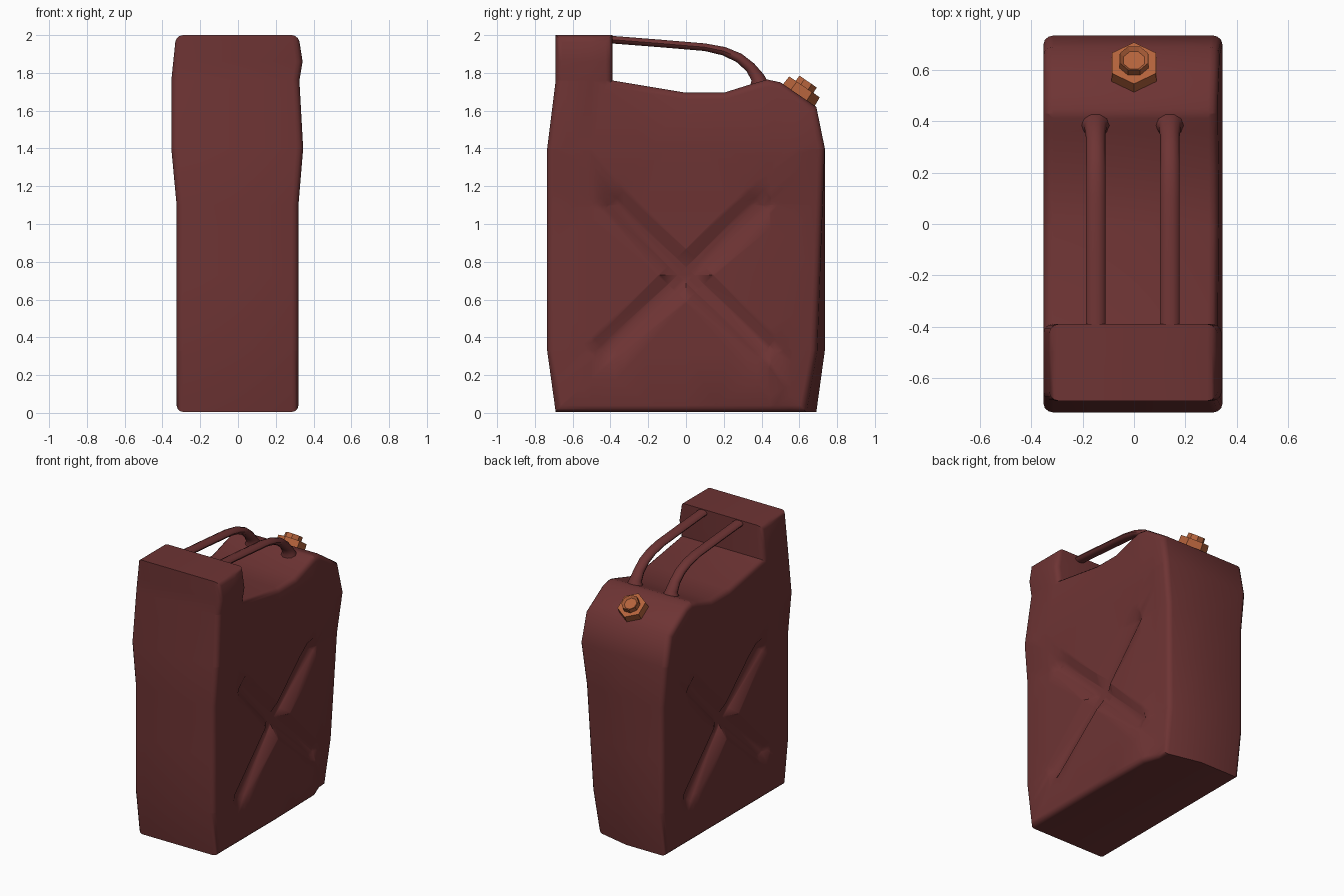
import bpy, bmesh, math
from mathutils import Vector, Matrix

if "Cube" in bpy.data.objects:
    bpy.data.objects.remove(bpy.data.objects["Cube"])


def material(name, rgb):
    m = bpy.data.materials.new(name)
    m.diffuse_color = (*rgb, 1)
    m.use_nodes = True
    m.node_tree.nodes["Principled BSDF"].inputs["Base Color"].default_value = m.diffuse_color
    return m


RED = material("dark red paint", (0.155, 0.034, 0.034))
COPPER = material("copper", (0.46, 0.125, 0.045))


def make(name, bm, mat, smooth_deg=None):
    bmesh.ops.recalc_face_normals(bm, faces=bm.faces[:])
    me = bpy.data.meshes.new(name)
    bm.to_mesh(me)
    bm.free()
    ob = bpy.data.objects.new(name, me)
    bpy.context.collection.objects.link(ob)
    me.materials.append(mat)
    if smooth_deg:
        bpy.ops.object.select_all(action='DESELECT')
        ob.select_set(True)
        bpy.context.view_layer.objects.active = ob
        bpy.ops.object.shade_smooth_by_angle(angle=math.radians(smooth_deg))
    return ob


def interp(table, z):
    for (a, va), (b, vb) in zip(table, table[1:]):
        if z <= b:
            return va + (vb - va) * max(0, (z - a) / (b - a))
    return table[-1][1]


def clamp(v):
    return max(0.0, min(1.0, v))


# Can body: side profile extruded across x with a rounded rim
PROFILE = [(-.69, .005), (-.735, .33), (-.735, 1.4), (-.69, 1.76), (-.69, 2), (-.39, 2),
           (-.39, 1.76), (0, 1.695), (.2, 1.695), (.36, 1.745), (.43, 1.765), (.5, 1.75),
           (.69, 1.62), (.735, 1.4), (.735, .33), (.69, .005)]
bm = bmesh.new()
a, b = [[bm.verts.new((x, y, z)) for y, z in PROFILE] for x in (-.32, .32)]
n = len(PROFILE)
bm.faces.new(a)
bm.faces.new(b[::-1])
for i in range(n):
    j = (i + 1) % n
    bm.faces.new((a[i], b[i], b[j], a[j]))
bmesh.ops.recalc_face_normals(bm, faces=bm.faces[:])
rim = [e for e in bm.edges if abs(e.verts[0].co.x - e.verts[1].co.x) < .01]
bmesh.ops.bevel(bm, geom=rim, offset=.035, offset_type='OFFSET', segments=3, profile=.5,
                affect='EDGES')


def cut(co, no, faces):
    geom = set(faces)
    for f in faces:
        geom.update(f.edges)
        geom.update(f.verts)
    bmesh.ops.bisect_plane(bm, geom=list(geom), plane_co=co, plane_no=no, dist=1e-4)


for z in (.33, .73, 1.1, 1.4, 1.76, 1.86):
    cut((0, 0, z), (0, 0, 1), bm.faces[:])
for y in (-.5, 0, .45, .6):
    cut((0, y, 0), (0, 1, 0), bm.faces[:])
cut((0, 0, 0), (1, 0, 0), bm.faces[:])

# Pressed X on both sides: cut the side panels along the groove edges, then push in
HUB = Vector((0, 0, .73))
TIPS = [Vector(t) for t in ((0, -.43, 1.16), (0, .43, 1.16), (0, -.48, .29), (0, .48, .29))]
OUT0, OUT1, INNER = .1, .072, .03


def panel():
    return [f for f in bm.faces if abs(f.normal.x) > .95
            and abs(f.calc_center_median().y) < .62 and .1 < f.calc_center_median().z < 1.4]


bm.normal_update()
for tip in TIPS:
    d = tip - HUB
    p = Vector((0, -d.z, d.y)).normalized()
    for k in (-1, 1):
        for w0, w1 in ((OUT0, OUT1), (INNER, INNER)):
            p0, p1 = HUB + k * p * w0, tip + k * p * w1
            e = p1 - p0
            cut(p0, (0, -e.z, e.y), panel())
            bm.normal_update()
    for t in (.9, 1):
        cut(HUB + d * t, d.normalized(), panel())
        bm.normal_update()


def groove(y, z):
    depth = 0
    for tip in TIPS:
        d = tip - HUB
        q = Vector((0, y, z)) - HUB
        t = q.dot(d) / d.length_squared
        if t < -.03 or t > 1:
            continue
        off = (q - d * t).length
        out = OUT0 + (OUT1 - OUT0) * t
        run = interp([(0, .062), (.9, .03), (1, 0)], t)
        depth = max(depth, run * clamp((out - off) / (out - INNER)))
    return depth


LEFT = [(0, .325), (1.1, .325), (1.4, .353), (1.76, .353), (2, .328)]
RIGHT = [(0, .32), (1.1, .32), (1.4, .345), (1.76, .325), (1.86, .342), (2, .32)]
bmesh.ops.triangulate(bm, faces=[f for f in bm.faces if len(f.verts) > 4])
for v in bm.verts:
    x, y, z = v.co
    g = groove(y, z) if abs(x) > .315 else 0
    # slight bulge of the upper sides, and a pushed-in lower corner
    d = .055 * clamp(x / .3) * clamp((y - .42) / .2) * clamp(1 - z / 1.4)
    v.co.x = x / .32 * (interp(RIGHT if x > 0 else LEFT, z) - g) - d
    v.co.y -= d
make("can_body", bm, RED, 45)

# Two carrying handles: flattened tubes swept along a bent path
PATH = [(-.42, 1.978), (-.15, 1.957), (.1, 1.936), (.2, 1.915), (.28, 1.88),
        (.34, 1.83), (.38, 1.775), (.39, 1.72)]


def handle(name, cx):
    bm = bmesh.new()
    rings = []
    for i, (y, z) in enumerate(PATH):
        a, b = PATH[max(i - 1, 0)], PATH[min(i + 1, len(PATH) - 1)]
        t = Vector((0, b[0] - a[0], b[1] - a[1])).normalized()
        n = Vector((0, -t.z, t.y))
        flare = (1.0, 1.15, 1.8)[max(0, i - len(PATH) + 3)]
        w, h = .038 * flare, (.021 + .012 * clamp((i - 2) / 4)) * flare
        rings.append([bm.verts.new(Vector((cx + w * math.cos(k * math.pi / 5), y, z))
                                   + n * h * math.sin(k * math.pi / 5)) for k in range(10)])
    for r, s in zip(rings, rings[1:]):
        for k in range(10):
            bm.faces.new((r[k], r[(k + 1) % 10], s[(k + 1) % 10], s[k]))
    bm.faces.new(rings[0])
    bm.faces.new(rings[-1])
    make(name, bm, RED, 50)


handle("left_handle", -.15)
handle("right_handle", .14)

# Filler cap: hexagonal flange with an octagonal plug, tilted with the shoulder
AXIS = Vector((0, .565, .825))
TILT = Matrix.Rotation(-math.atan2(AXIS.y, AXIS.z), 4, 'X')


def prism(name, sides, r1, r2, lo, hi, spin, dish=0):
    bm = bmesh.new()
    bmesh.ops.create_cone(bm, cap_ends=True, segments=sides, radius1=r1, radius2=r2, depth=hi - lo)
    bmesh.ops.rotate(bm, verts=bm.verts[:], matrix=Matrix.Rotation(spin, 3, 'Z'))
    if dish:
        top = max(bm.faces, key=lambda f: f.calc_center_median().z)
        bmesh.ops.inset_region(bm, faces=[top], thickness=dish)
        bmesh.ops.translate(bm, verts=top.verts[:], vec=(0, 0, -.015))
    place = Matrix.Translation(Vector((0, .598, 1.683)) + AXIS * (lo + hi) / 2) @ TILT
    bmesh.ops.transform(bm, matrix=place, verts=bm.verts[:])
    make(name, bm, COPPER)


prism("cap_flange", 6, .103, .098, -.02, .052, 0)
prism("cap_plug", 8, .062, .06, .04, .086, math.pi / 8, dish=.016)
